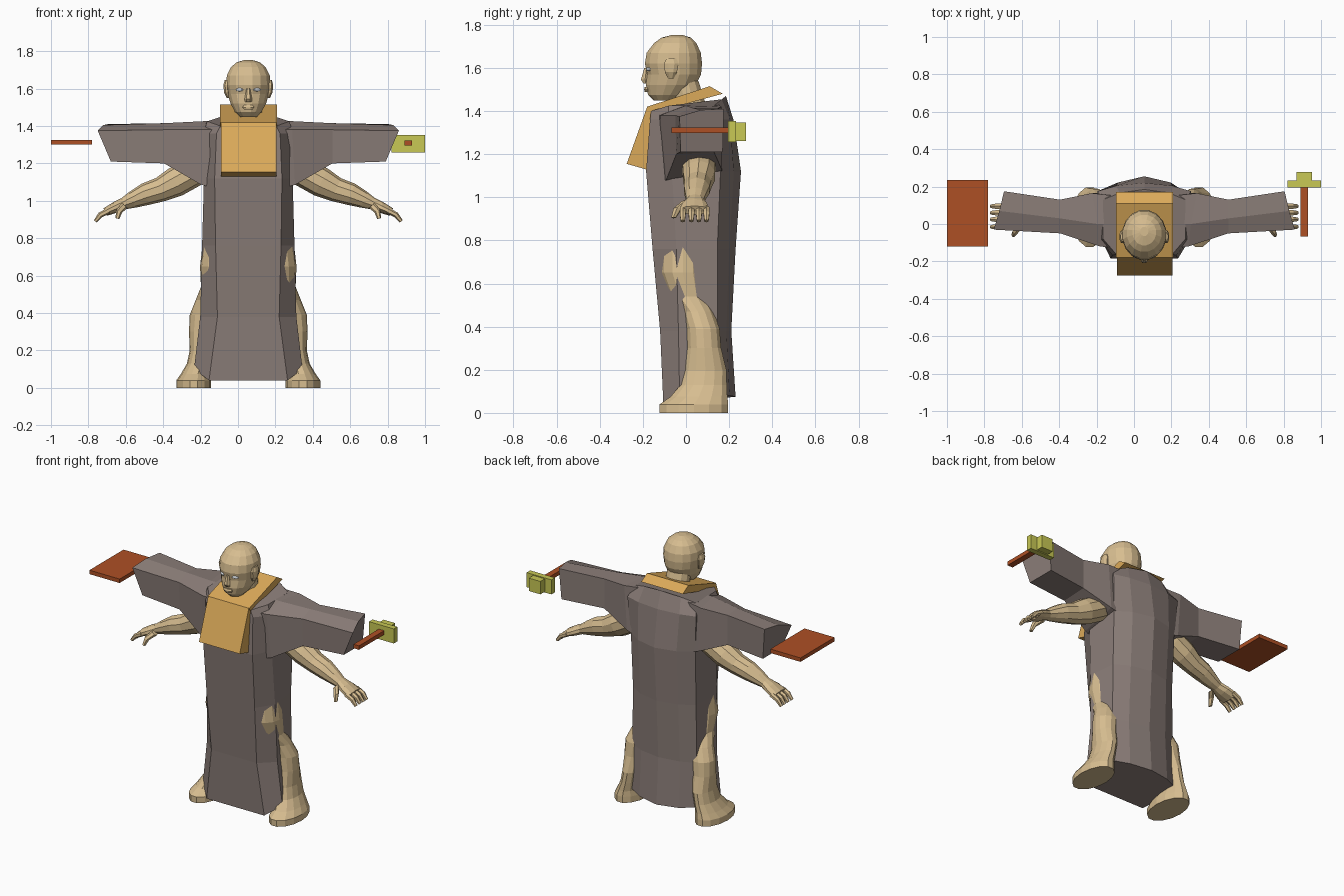
import bpy, bmesh, math
from mathutils import Vector, Matrix

CX = 0.055  # the figure stands slightly right of the origin


def material(name, r, g, b):
    m = bpy.data.materials.new(name)
    m.diffuse_color = (r, g, b, 1)
    return m


SKIN = material("skin_tan", 0.68, 0.51, 0.28)
ROBE = material("robe_grey_brown", 0.255, 0.205, 0.187)
GOLD = material("collar_gold", 0.71, 0.40, 0.10)
RED = material("red_brown", 0.42, 0.08, 0.018)
YELLOW = material("block_yellow", 0.58, 0.58, 0.09)
WHITE = material("eye_white", 0.85, 0.9, 0.95)


def finish(name, bm, mat):
    bmesh.ops.recalc_face_normals(bm, faces=bm.faces)
    me = bpy.data.meshes.new(name)
    bm.to_mesh(me)
    bm.free()
    me.materials.append(mat)
    ob = bpy.data.objects.new(name, me)
    bpy.context.collection.objects.link(ob)
    return ob


def loft(name, rings, mat):
    """Skin a stack of equal-length rings and cap both ends."""
    bm = bmesh.new()
    vr = [[bm.verts.new(p) for p in r] for r in rings]
    n = len(vr[0])
    for a, b in zip(vr, vr[1:]):
        for i in range(n):
            j = (i + 1) % n
            bm.faces.new((a[i], a[j], b[j], b[i]))
    bm.faces.new(vr[0])
    bm.faces.new(vr[-1])
    return finish(name, bm, mat)


def tube(name, path, side=1, sides=10, upright=False, mat=SKIN):
    """Path of (x, y, z, radius along y, radius across); x is from the body centre."""
    rings = []
    for k, (x, y, z, ry, rn) in enumerate(path):
        p, q = path[max(k - 1, 0)], path[min(k + 1, len(path) - 1)]
        t = Vector((0, 0, 1)) if upright else Vector((q[0] - p[0], 0, q[2] - p[2])).normalized()
        nrm = Vector((-t.z, 0, t.x))
        ring = []
        for i in range(sides):
            a = 2 * math.pi * (i + 0.5) / sides
            v = Vector((x, y, z)) + Vector((0, ry * math.cos(a), 0)) + nrm * rn * math.sin(a)
            ring.append((CX + side * v.x, v.y, v.z))
        rings.append(ring)
    return loft(name, rings, mat)


def prism(name, yz, x0, x1, mat):
    return loft(name, [[(x, y, z) for y, z in yz] for x in (x0, x1)], mat)


def box(name, x0, x1, y0, y1, z0, z1, mat):
    return prism(name, [(y0, z0), (y1, z0), (y1, z1), (y0, z1)], x0, x1, mat)


# Robe body: half sections of front corner, side front, side back, back, back centre
def robe_ring(a, b, c, e):
    d = (c[0] * 0.6, c[1] + 0.65 * (e[1] - c[1]), c[2] * 0.35 + e[2] * 0.65)
    half = [a, b, c, d]
    return ([(CX + x, y, z) for x, y, z in half] + [(CX, e[1], e[2])]
            + [(CX - x, y, z) for x, y, z in reversed(half)])


rings = [robe_ring((0.21, -0.105, 0.04), (0.29, -0.03, 0.10), (0.24, 0.15, 0.09), (0, 0.23, 0.075))]
for z, ax, fy, bx, by, cx, cy, ey in [
        (0.38, 0.165, -0.12, 0.257, -0.035, 0.235, 0.145, 0.21),
        (0.76, 0.175, -0.155, 0.247, -0.045, 0.23, 0.145, 0.23),
        (1.12, 0.18, -0.185, 0.237, -0.065, 0.235, 0.16, 0.255),
        (1.36, 0.17, -0.167, 0.24, -0.085, 0.25, 0.175, 0.22)]:
    rings.append(robe_ring((ax, fy, z), (bx, by, z), (cx, cy, z), (0, ey, z)))
rings.append(robe_ring((0.15, -0.162, 1.40), (0.22, -0.08, 1.425), (0.22, 0.13, 1.425), (0, 0.185, 1.47)))
loft("robe_body", rings, ROBE)

# Collar: tilted plate round the neck and a wedge-shaped flap in front
prism("collar_plate", [(-0.18, 1.42), (0.11, 1.515), (0.17, 1.48), (-0.16, 1.39)], -0.095, 0.208, GOLD)
prism("collar_flap", [(-0.18, 1.42), (-0.275, 1.155), (-0.17, 1.125), (-0.155, 1.40)], -0.092, 0.205, GOLD)

# Head and neck
tube("head", [(0, y, z, ry, rx) for y, z, ry, rx in [
    (-0.10, 1.448, 0.05, 0.045), (-0.09, 1.475, 0.088, 0.072), (-0.07, 1.52, 0.118, 0.097),
    (-0.055, 1.57, 0.127, 0.112), (-0.058, 1.62, 0.135, 0.12), (-0.057, 1.67, 0.128, 0.117),
    (-0.05, 1.715, 0.10, 0.094), (-0.045, 1.74, 0.07, 0.064), (-0.04, 1.753, 0.025, 0.022)]],
    sides=16, upright=True)
tube("neck", [(0, 0.03, 1.38, 0.08, 0.08), (-0.0, -0.01, 1.54, 0.07, 0.075)], sides=12, upright=True)
tube("nose", [(0, -0.183, 1.60, 0.012, 0.010), (0, -0.19, 1.545, 0.022, 0.02),
              (0, -0.186, 1.527, 0.012, 0.018)], sides=6, upright=True)
tube("lips", [(0, -0.18, 1.488, 0.012, 0.025), (0, -0.183, 1.50, 0.012, 0.034),
              (0, -0.18, 1.512, 0.012, 0.025)], sides=8, upright=True)

for s, label in ((-1, "left"), (1, "right")):
    # Eye and ear
    bm = bmesh.new()
    bmesh.ops.create_uvsphere(bm, u_segments=8, v_segments=6, radius=1)
    m = (Matrix.Translation((CX + s * 0.047, -0.174, 1.594)) @ Matrix.Rotation(s * 0.45, 4, "Z")
         @ Matrix.Diagonal((0.022, 0.008, 0.009, 1)))
    bmesh.ops.transform(bm, matrix=m, verts=bm.verts)
    finish("eye_" + label, bm, WHITE)
    tube("ear_" + label, [(0.105, -0.07, 1.55, 0.014, 0.012), (0.115, -0.07, 1.58, 0.03, 0.016),
                          (0.118, -0.068, 1.62, 0.037, 0.016), (0.115, -0.068, 1.645, 0.024, 0.012)],
         s, sides=8, upright=True)

    # Wide sleeve: front top, ridge, back top, back bottom, front bottom
    sleeve = [
        [(0.15, -0.13, 1.38), (0.15, 0.0, 1.43), (0.15, 0.15, 1.43), (0.15, 0.17, 1.10), (0.15, -0.11, 1.06)],
        [(0.235, -0.12, 1.38), (0.25, 0.0, 1.425), (0.28, 0.165, 1.42), (0.26, 0.165, 1.13), (0.25, -0.09, 1.085)],
        [(0.45, -0.05, 1.38), (0.45, 0.03, 1.415), (0.45, 0.13, 1.405), (0.45, 0.13, 1.21), (0.45, -0.045, 1.20)],
        [(0.805, -0.03, 1.375), (0.775, 0.07, 1.405), (0.75, 0.175, 1.41), (0.735, 0.17, 1.21), (0.735, -0.025, 1.21)]]
    loft("sleeve_" + label, [[(CX + s * x, y, z) for x, y, z in r] for r in sleeve], ROBE)

    # Arm down to the palm
    tube("arm_" + label, [
        (0.17, 0.06, 1.23, 0.07, 0.07), (0.30, 0.06, 1.15, 0.08, 0.08), (0.39, 0.06, 1.10, 0.078, 0.08),
        (0.47, 0.055, 1.06, 0.065, 0.066), (0.55, 0.05, 1.035, 0.062, 0.06), (0.62, 0.045, 1.005, 0.05, 0.045),
        (0.665, 0.042, 0.985, 0.042, 0.032), (0.71, 0.04, 0.965, 0.06, 0.03),
        (0.765, 0.04, 0.94, 0.07, 0.022)], s)
    for i, y in enumerate((-0.015, 0.025, 0.06, 0.095)):
        tube(f"finger_{i + 1}_{label}", [(0.745, y, 0.948, 0.016, 0.016), (0.79, y, 0.925, 0.016, 0.015),
                                        (0.818, y, 0.89, 0.011, 0.01)], s, sides=6)
    tube("thumb_" + label, [(0.66, 0.0, 0.975, 0.022, 0.02), (0.69, -0.04, 0.945, 0.02, 0.017),
                            (0.70, -0.058, 0.905, 0.012, 0.011)], s, sides=6)

    # Leg and foot in one loft; the thigh pushes through the robe
    tube("leg_" + label, [
        (0.292, 0.037, 0.0, 0.163, 0.093), (0.292, 0.037, 0.04, 0.163, 0.093),
        (0.285, 0.06, 0.075, 0.135, 0.075), (0.268, 0.082, 0.13, 0.11, 0.06),
        (0.255, 0.09, 0.20, 0.10, 0.058), (0.247, 0.085, 0.30, 0.08, 0.070),
        (0.235, 0.08, 0.39, 0.078, 0.078), (0.205, 0.055, 0.47, 0.075, 0.076),
        (0.165, 0.01, 0.54, 0.092, 0.088), (0.148, -0.015, 0.65, 0.11, 0.11),
        (0.134, -0.015, 0.77, 0.11, 0.11), (0.11, 0.0, 0.88, 0.10, 0.10)], s, sides=14, upright=True)

# Loose pieces beside the hands: flat slab, and a block on a handle
box("flat_slab", -1.0, -0.78, -0.12, 0.235, 1.30, 1.326, RED)
box("handle", 0.89, 0.93, -0.068, 0.2, 1.297, 1.323, RED)
box("block_plate", 0.82, 1.0, 0.195, 0.232, 1.257, 1.353, YELLOW)
box("block_step", 0.868, 0.952, 0.225, 0.278, 1.262, 1.347, YELLOW)
